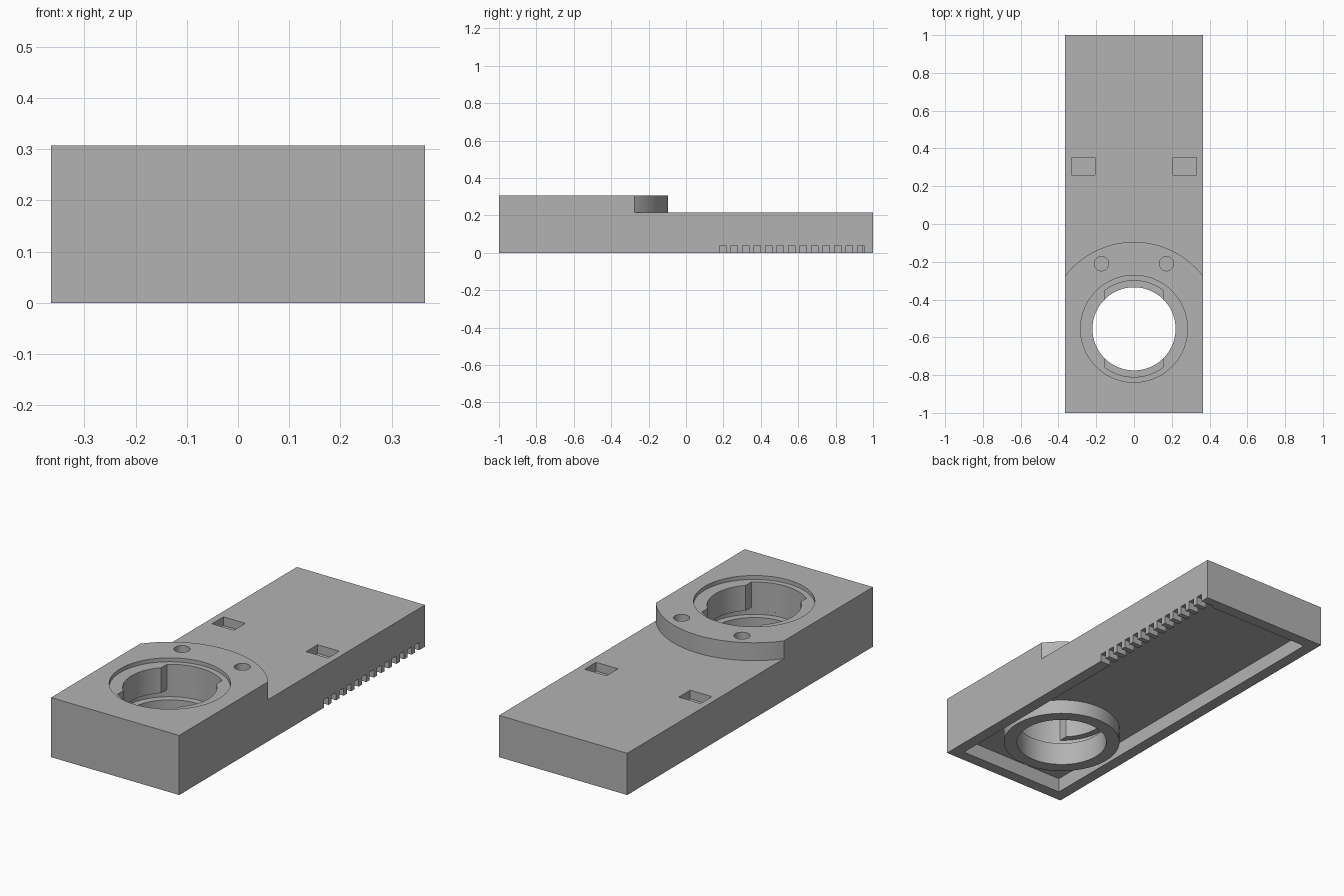
import bpy, bmesh
from math import acos, asin, cos, pi, sin, tau, radians

if "Cube" in bpy.data.objects:
    bpy.data.objects.remove(bpy.data.objects["Cube"])

HALF_W, TOP, DECK = 0.365, 0.307, 0.215
WALL, CAVITY = 0.06, 0.075
HOLE_Y = -0.555

grey = bpy.data.materials.new("plain_grey")
grey.use_nodes = True
grey.diffuse_color = (0.45, 0.45, 0.45, 1)
grey.node_tree.nodes["Principled BSDF"].inputs["Base Color"].default_value = grey.diffuse_color


def prism(name, outline, z0, z1):
    """Extrude a counter-clockwise outline from z0 to z1."""
    bm = bmesh.new()
    face = bm.faces.new([bm.verts.new((x, y, z0)) for x, y in outline])
    top = bmesh.ops.extrude_face_region(bm, geom=[face])["geom"]
    verts = [v for v in top if isinstance(v, bmesh.types.BMVert)]
    bmesh.ops.translate(bm, verts=verts, vec=(0, 0, z1 - z0))
    bmesh.ops.recalc_face_normals(bm, faces=bm.faces)
    mesh = bpy.data.meshes.new(name)
    bm.to_mesh(mesh)
    bm.free()
    mesh.materials.append(grey)
    obj = bpy.data.objects.new(name, mesh)
    bpy.context.collection.objects.link(obj)
    return obj


def rect(x0, x1, y0, y1):
    return [(x0, y0), (x1, y0), (x1, y1), (x0, y1)]


def arc(radius, a0, a1, n, cx=0, cy=HOLE_Y):
    return [(cx + radius * cos(a0 + (a1 - a0) * i / n),
             cy + radius * sin(a0 + (a1 - a0) * i / n)) for i in range(n + 1)]


def circle(radius, n=96, cx=0, cy=HOLE_Y):
    return arc(radius, 0, tau, n, cx, cy)[:-1]


def cut(obj, cutter):
    """Subtract the cutter, then discard it."""
    cutter.hide_render = True
    mod = obj.modifiers.new("cut", "BOOLEAN")
    mod.operation, mod.solver, mod.object = "DIFFERENCE", "EXACT", cutter
    bpy.context.view_layer.objects.active = obj
    bpy.ops.object.modifier_apply(modifier=mod.name)
    bpy.data.objects.remove(cutter)


body = prism("mount_plate", rect(-HALF_W, HALF_W, -1, 1), 0, TOP)

# Lower rear deck behind the rounded edge of the raised pad
edge = acos(0.40 / 0.46)
pad_edge = arc(0.46, edge, pi - edge, 48)
cut(body, prism("deck_cutter", pad_edge + [(-0.4, 1.1), (0.4, 1.1)], DECK, 0.5))

# Hollow underside, leaving a ring around the socket
cavity = prism("cavity_cutter", rect(WALL - HALF_W, HALF_W - WALL, WALL - 1, 1 - WALL),
               -0.1, CAVITY)
cut(cavity, prism("ring_core", circle(0.285), -0.2, 0.2))
cut(body, cavity)

# Socket: through hole, shallow top recess, inner groove
for radius, z0, z1 in ((0.22, -0.1, 0.5), (0.283, TOP - 0.02, 0.5), (0.255, 0.12, 0.157)):
    cut(body, prism("socket_cutter", circle(radius), z0, z1))

# Front and rear entry slots leading down to the groove
a = acos(0.157 / 0.255)
slots = arc(0.255, a, pi - a, 24) + arc(0.255, pi + a, tau - a, 24)
cut(body, prism("slot_cutter", slots, 0.14, 0.5))

# Mirrored screw holes and rectangular pockets
for side in (-1, 1):
    cut(body, prism("screw_cutter", circle(0.038, 32, side * 0.172, -0.21), 0.2, 0.5))
    x = side * 0.268
    cut(body, prism("pocket_cutter", rect(x - 0.062, x + 0.062, 0.26, 0.353), DECK - 0.045, 0.5))

# Row of notches along the bottom of one side wall
for i in range(13):
    y = 0.18 + i * 0.0615
    cut(body, prism("notch_cutter", rect(HALF_W - WALL - 0.02, 0.5, y, y + 0.035), -0.1, 0.04))

# Smooth curved walls with crisp edges
bpy.ops.object.select_all(action="DESELECT")
body.select_set(True)
bpy.context.view_layer.objects.active = body
bpy.ops.object.shade_smooth_by_angle(angle=radians(30))
